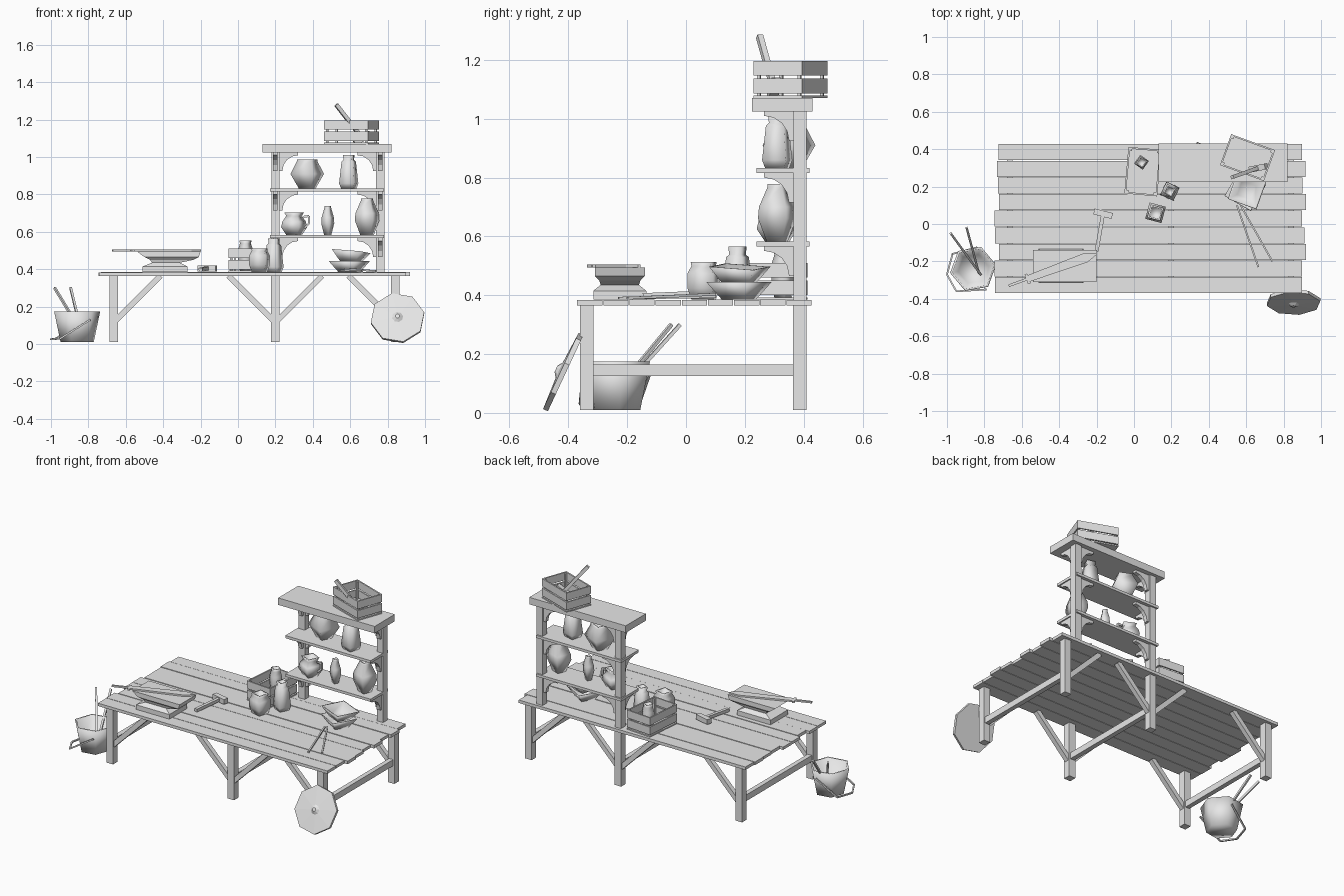
import bpy, bmesh, random
from math import sin, cos, pi, radians
from mathutils import Vector, Matrix

random.seed(4)
if "Cube" in bpy.data.objects:
    bpy.data.objects.remove(bpy.data.objects["Cube"])

grey = bpy.data.materials.new("plain_grey")
grey.use_nodes = True
grey.diffuse_color = (0.8, 0.8, 0.8, 1)
grey.node_tree.nodes["Principled BSDF"].inputs["Base Color"].default_value = (0.8, 0.8, 0.8, 1)


def finish(name, bm, smooth=False, matrix=None):
    bmesh.ops.recalc_face_normals(bm, faces=bm.faces)
    for f in bm.faces:
        f.smooth = smooth
    mesh = bpy.data.meshes.new(name)
    bm.to_mesh(mesh)
    bm.free()
    mesh.materials.append(grey)
    ob = bpy.data.objects.new(name, mesh)
    bpy.context.collection.objects.link(ob)
    if matrix:
        ob.matrix_world = matrix
    return ob


def place(x, y, z, angle=0):
    return Matrix.Translation((x, y, z)) @ Matrix.Rotation(radians(angle), 4, 'Z')


def box(name, x, y, z, matrix=None):
    """Box from (min, max) pairs."""
    bm = bmesh.new()
    bmesh.ops.create_cube(bm, size=1)
    for v in bm.verts:
        v.co = [r[0] if c < 0 else r[1] for c, r in zip(v.co, (x, y, z))]
    return finish(name, bm, False, matrix)


def beam(name, p, q, w, d=None):
    """Square bar between two points."""
    p, q = Vector(p), Vector(q)
    d = d or w
    m = Matrix.Translation(p) @ (q - p).to_track_quat('Z', 'Y').to_matrix().to_4x4()
    return box(name, (-w / 2, w / 2), (-d / 2, d / 2), (0, (q - p).length), m)


def loft(name, rings, smooth=False, matrix=None):
    """Skin a stack of rings and cap both ends."""
    bm = bmesh.new()
    loops = [[bm.verts.new(p) for p in ring] for ring in rings]
    n = len(loops[0])
    for a, b in zip(loops, loops[1:]):
        for i in range(n):
            j = (i + 1) % n
            bm.faces.new((a[i], a[j], b[j], b[i]))
    bm.faces.new(loops[0])
    bm.faces.new(loops[-1])
    return finish(name, bm, smooth, matrix)


def lathe(name, profile, sides, matrix, smooth=True):
    rings = [[(r * cos(2 * pi * i / sides), r * sin(2 * pi * i / sides), z)
              for i in range(sides)] for r, z in profile]
    return loft(name, rings, smooth, matrix)


def prism(name, outline, thick, matrix):
    """Flat outline given thickness along local z."""
    return loft(name, [[(x, y, s * thick / 2) for x, y in outline] for s in (-1, 1)],
                False, matrix)


# Table top planks
TOP = 0.385
pitch = 0.8 / 9
for i in range(9):
    y = -0.37 + i * pitch
    box("table_plank", (-0.735 + random.uniform(-0.015, 0.015), 0.91 + random.uniform(-0.015, 0.015)),
        (y, y + pitch - 0.003), (0.365, TOP + random.uniform(-0.003, 0.001)))

# Legs, cross rails and diagonal braces
LEGS = (-0.665, 0.2, 0.84)
for x in LEGS:
    for y in (-0.337, 0.387):
        box("table_leg", (x - 0.023, x + 0.023), (y - 0.023, y + 0.023), (0.01, 0.367))
    box("cross_rail", (x - 0.015, x + 0.015), (-0.315, 0.365), (0.125, 0.165))
for y in (-0.337, 0.387):
    for x, s in ((LEGS[0], 1), (LEGS[1], -1), (LEGS[1], 1), (LEGS[2], -1)):
        beam("diagonal_brace", (x + s * 0.01, y, 0.125), (x + s * 0.25, y, 0.365), 0.03)

# Shelf unit
POSTS = (0.2, 0.76)
for x in POSTS:
    box("shelf_post", (x - 0.022, x + 0.022), (0.365, 0.41), (0.367, 1.03))
box("shelf_top", (0.13, 0.82), (0.225, 0.43), (1.025, 1.07))
for z in (0.566, 0.815):
    box("shelf_board", (0.17, 0.78), (0.24, 0.42), (z, z + 0.017))

# Curved brackets on each post, inward and forward
arc = [(0.1 - 0.085 * sin(t * pi / 8), -0.1 + 0.085 * cos(t * pi / 8)) for t in range(5)]
bracket = [(0, 0), (0.1, 0)] + arc + [(0, -0.1)]
upright = Matrix.Rotation(pi / 2, 4, 'X')
for z in (0.566, 0.815, 1.025):
    for x, s, turn in ((POSTS[0], 1, 0), (POSTS[1], -1, 180)):
        prism("side_bracket", bracket, 0.025, place(x + s * 0.022, 0.387, z, turn) @ upright)
        prism("front_bracket", bracket, 0.025, place(x, 0.365, z, -90) @ upright)


# Four-sided pottery, profiles scaled by radius and height
def pot(name, x, y, z, r, h, shape, turn=20):
    outer = [(a * r * 1.06, b * h) for a, b in shape]
    lip = outer[-1][0]
    inner = [(lip * 0.75, h), (lip * 0.7, h * 0.8)]
    return lathe(name, outer + inner, 4, place(x, y, z, turn))


ROUND = [(0.5, 0), (1, 0.5), (0.6, 0.95), (0.6, 1)]
TALL = [(0.8, 0), (1, 0.15), (0.75, 0.8), (0.55, 0.85), (0.6, 1)]
URN = [(0.55, 0), (1, 0.4), (0.95, 0.6), (0.5, 0.95), (0.5, 1)]
JAR = [(0.75, 0), (1, 0.3), (1, 0.7), (0.75, 0.9), (0.8, 1)]
UP, MID = 0.832, 0.583
pot("wide_pot", 0.37, 0.35, UP, 0.09, 0.155, ROUND)
pot("tall_pot", 0.592, 0.31, UP, 0.056, 0.18, TALL, 30)
pot("jug", 0.3, 0.31, MID, 0.07, 0.12, [(0.6, 0), (1, 0.35), (0.9, 0.6), (0.6, 0.85), (0.75, 1)])
pot("slim_vase", 0.48, 0.31, MID, 0.034, 0.155, URN, 15)
pot("urn", 0.69, 0.31, MID, 0.068, 0.195, URN, 25)
pot("short_jar", 0.115, 0.06, TOP, 0.06, 0.127, JAR, 30)
pot("tall_jar", 0.192, 0.175, TOP, 0.052, 0.18, TALL)
pot("crate_pot", 0.04, 0.33, TOP + 0.008, 0.038, 0.16, JAR, 10)

# Jug handle
path = [(0.35, 0.68), (0.38, 0.685), (0.38, 0.645), (0.355, 0.62)]
for a, b in zip(path, path[1:]):
    beam("jug_handle", (a[0], 0.31, a[1]), (b[0], 0.31, b[1]), 0.011)

# Stacked bowls
BOWL = [(0.06, 0), (0.115, 0.06), (0.105, 0.06), (0.055, 0.012)]
lathe("lower_bowl", BOWL, 4, place(0.595, 0.18, TOP, 15))
lathe("upper_bowl", BOWL, 4, place(0.6, 0.18, TOP + 0.052, 25) @ Matrix.Rotation(0.1, 4, 'Y'))


# Slatted crates
def crate(x, y, z, angle):
    m = place(x, y, z, angle)
    a, b, t = 0.125, 0.088, 0.009
    box("crate_floor", (-a, a), (-b, b), (0, 0.008), m)
    for s in (-1, 1):
        for low in (0.015, 0.075):
            box("crate_long_slat", (-a, a), sorted((s * b, s * (b - t))), (low, low + 0.05), m)
            box("crate_end_slat", sorted((s * a, s * (a - t))), (-b + t, b - t), (low, low + 0.05), m)
        for e in (-1, 1):
            box("crate_corner", sorted((s * (a - t), s * (a - 0.02))),
                sorted((e * (b - t), e * (b - 0.02))), (0.008, 0.12), m)


crate(0.607, 0.355, 1.071, -20)
crate(0.047, 0.28, TOP, 85)


# Hammers
def hammer(grip, head, side):
    head, side = Vector(head), Vector(side).normalized() * 0.05
    beam("hammer_handle", grip, head, 0.02)
    beam("hammer_head", head - side, head + side, 0.032)


hammer((0.525, 0.25, 1.28), (0.665, 0.3, 1.1), (1, 0.2, 0.6))
hammer((-0.2, -0.145, 0.397), (-0.165, 0.055, 0.405), (1, -0.25, 0))

# Anvil
levels = ((-0.51, -0.27, 0.09, 0.385), (-0.51, -0.27, 0.09, 0.415), (-0.46, -0.31, 0.065, 0.435),
          (-0.47, -0.24, 0.07, 0.45), (-0.5, -0.21, 0.085, 0.465), (-0.54, -0.2, 0.085, 0.495))
loft("anvil", [[(a, -0.225 - w, z), (b, -0.225 - w, z), (b, -0.225 + w, z), (a, -0.225 + w, z)]
               for a, b, w, z in levels])

# Unfinished blade resting on the anvil
half = [(0, 0.007), (0.1, 0.007), (0.1, 0.028), (0.115, 0.028), (0.115, 0.018), (0.44, 0.026), (0.5, 0.004)]
prism("blade", half + [(x, -y) for x, y in reversed(half)], 0.01, place(-0.67, -0.33, 0.5, 20))

# Tongs
beam("tongs_arm", (0.55, 0.1, 0.395), (0.665, -0.23, 0.39), 0.009)
beam("tongs_arm", (0.57, 0.1, 0.403), (0.74, -0.2, 0.39), 0.009)

# Bucket with fallen handle and two rods
BX, BY = -0.86, -0.24
lathe("bucket", [(0.09, 0.01), (0.125, 0.175), (0.113, 0.175), (0.082, 0.025)], 6, place(BX, BY, 0, 10))
bail = [(-0.79, -0.35, 0.13), (-0.95, -0.36, 0.03), (-1.0, -0.27, 0.025), (-0.97, -0.16, 0.03), (-0.84, -0.125, 0.13)]
for a, b in zip(bail, bail[1:]):
    beam("bucket_handle", a, b, 0.009)
beam("rod", (-0.82, -0.27, 0.035), (-0.98, -0.05, 0.3), 0.012)
beam("rod", (-0.83, -0.26, 0.035), (-0.895, -0.02, 0.3), 0.012)

# Round shield leaning on the front leg
tilt = place(0.853, -0.42, 0.14) @ Matrix.Rotation(radians(65), 4, 'X')
lathe("shield", [(0.146, -0.012), (0.146, 0.006), (0.03, 0.012), (0.012, 0.024)], 8,
      tilt @ Matrix.Rotation(radians(12), 4, 'Z'), False)
